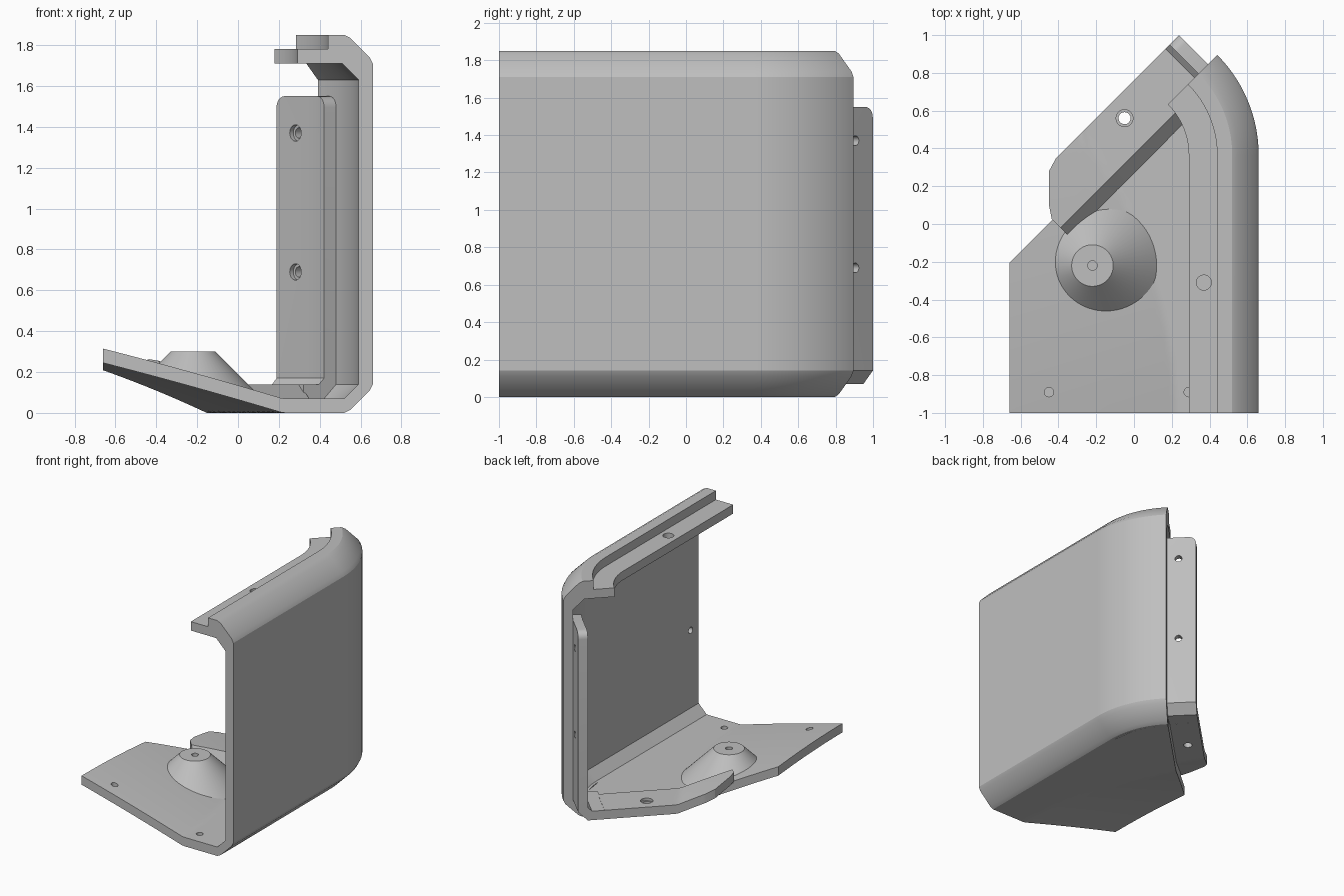
import bpy, bmesh, math
from mathutils import Vector

if "Cube" in bpy.data.objects:
    bpy.data.objects.remove(bpy.data.objects["Cube"])

grey = bpy.data.materials.new("plain grey")
grey.use_nodes = True
grey.diffuse_color = (0.52, 0.52, 0.52, 1)
grey.node_tree.nodes["Principled BSDF"].inputs["Base Color"].default_value = (0.52, 0.52, 0.52, 1)

CX, CY = -0.09, 0.365      # centre of the curved end
CUT = 0.455                # diagonal end plane: y = x + CUT
T = 0.07                   # sheet thickness


def add_object(name, bm, smooth=True):
    bmesh.ops.recalc_face_normals(bm, faces=bm.faces)
    mesh = bpy.data.meshes.new(name)
    bm.to_mesh(mesh)
    bm.free()
    obj = bpy.data.objects.new(name, mesh)
    bpy.context.collection.objects.link(obj)
    mesh.materials.append(grey)
    return obj


def loft(bm, rings):
    """Skin closed rings of points and cap both ends."""
    loops = [[bm.verts.new(p) for p in ring] for ring in rings]
    n = len(loops[0])
    for a, b in zip(loops, loops[1:]):
        for i in range(n):
            j = (i + 1) % n
            bm.faces.new((a[i], a[j], b[j], b[i]))
    bm.faces.new(loops[0])
    bm.faces.new(loops[-1])
    return loops


def arc_ring(profile, angle, along=0.0):
    c, s = math.cos(angle), math.sin(angle)
    return [(CX + (x - CX) * c - along * s, CY + (x - CX) * s + along * c, z) for x, z in profile]


def floor_height(x, y):
    d = max(0.0, 0.22 - 0.22 * (y + 1) ** 2 - x)
    return 0.3 * d - 0.025 * d * d


def slab(name, columns):
    """Solid sheet from columns of (x, y, low, high)."""
    bm = bmesh.new()
    rings = []
    for col in columns:
        rings.append([(x, y, lo) for x, y, lo, hi in col] + [(x, y, hi) for x, y, lo, hi in reversed(col)])
    n = len(columns[0])
    loops = [[bm.verts.new(p) for p in ring] for ring in rings]
    for a, b in zip(loops, loops[1:]):
        for i in range(2 * n):
            j = (i + 1) % (2 * n)
            bm.faces.new((a[i], a[j], b[j], b[i]))
    for end in (loops[0], loops[-1]):
        for i in range(n - 1):
            bm.faces.new((end[i], end[i + 1], end[-2 - i], end[-1 - i]))
    return add_object(name, bm)


def drill(obj, name, centre, axis, radius, depth):
    bm = bmesh.new()
    bmesh.ops.create_cone(bm, cap_ends=True, segments=20, radius1=radius, radius2=radius, depth=depth)
    cutter = add_object(name, bm)
    cutter.rotation_mode = 'QUATERNION'
    cutter.rotation_quaternion = Vector(axis).to_track_quat('Z', 'Y')
    cutter.location = centre
    cutter.hide_render = True
    mod = obj.modifiers.new(name, 'BOOLEAN')
    mod.object, mod.solver, mod.operation = cutter, 'EXACT', 'DIFFERENCE'
    bpy.context.view_layer.update()
    bpy.context.view_layer.objects.active = obj
    bpy.ops.object.modifier_apply(modifier=name)
    bpy.data.objects.remove(cutter)


# Side wall with chamfers and stepped top ledge
wall_profile = [(0.5, 0), (0.52, 0), (0.55, 0.015), (0.645, 0.11), (0.66, 0.14),
                (0.66, 1.71), (0.645, 1.74), (0.55, 1.835), (0.52, 1.85),
                (0.44, 1.85), (0.44, 1.78), (0.29, 1.78), (0.29, 1.71), (0.51, 1.71),
                (0.59, 1.63), (0.59, 0.14), (0.52, T), (0.5, T)]
bm = bmesh.new()
rings = [[(x, -1, z) for x, z in wall_profile]]
rings += [arc_ring(wall_profile, math.radians(45 * i / 20)) for i in range(21)]
loft(bm, rings)
wall = add_object("side_wall", bm)
drill(wall, "ledge_hole", (0.37, -0.31, 1.74), (0, 0, 1), 0.04, 0.2)
for z in (0.75, 1.52):
    drill(wall, "wall_hole", (0.59, -0.9, z), (1, 0, 0), 0.025, 0.08)

# Floor sheet rising toward the open side
columns = []
for i in range(49):
    x = -0.66 + 1.16 * i / 48
    top = min(x + CUT, CY + math.sqrt(max(0, 0.59 ** 2 - (x - CX) ** 2)))
    col = []
    for j in range(31):
        y = -1 + (top + 1) * j / 30
        h = floor_height(x, y)
        col.append((x, y, h, h + T))
    columns.append(col)
floor = slab("floor", columns)
for x in (-0.45, 0.29):
    h = floor_height(x, -0.89)
    drill(floor, "floor_hole", (x, -0.89, h + T), (0, 0, 1), 0.025, 0.08)

# Joining flange lying on the floor, with a bevelled inner edge
columns = []
for u in (0.27, 0.37, CUT, 0.46, 0.55, 0.65, 0.73, 0.76):
    start = max(-0.41, u - 0.9) + (0.07 if u > 0.75 else 0)
    col = []
    for j in range(31):
        v = start + (0.967 - start) * j / 30
        x, y = (v - u) / 2, (v + u) / 2
        h = floor_height(x, y)
        low = h + (0.05 if u < 0.457 else T)
        col.append((x, y, low, h + T + T * min(1, 0.02 + (u - 0.27) / 0.1)))
    columns.append(col)
floor_flange = slab("floor_flange", columns)
drill(floor_flange, "flange_hole", (-0.05, 0.56, 0.12), (0, 0, 1), 0.032, 0.4)
drill(floor_flange, "flange_sink", (-0.05, 0.56, floor_height(-0.05, 0.56) + 0.15), (0, 0, 1), 0.045, 0.06)

# Joining flange standing against the wall, with rounded top corners
flange_profile = [(0.59, 1.55), (0.52, 1.55), (0.52, 0.17), (0.49, 0.14), (0.4, 0.14),
                  (0.4, T), (0.52, T), (0.59, 0.14)]
bm = bmesh.new()
quarter = math.radians(45)
rings = [arc_ring(flange_profile, math.radians(a)) for a in (33, 39, 45)]
rings.append(arc_ring(flange_profile, quarter, 0.216))
loops = loft(bm, rings)
corners = [bm.edges.get((loop[0], loop[1])) for loop in (loops[0], loops[-1])]
bmesh.ops.bevel(bm, geom=corners, offset=0.055, segments=6, profile=0.5, affect='EDGES')
wall_flange = add_object("wall_flange", bm)
for z in (0.69, 1.37):
    drill(wall_flange, "flange_hole", (0.3025, 0.8775, z), (1, 1, 0), 0.026, 0.4)
    drill(wall_flange, "flange_sink", (0.2775, 0.8525, z), (1, 1, 0), 0.04, 0.06)

# Conical boss following the floor at its foot
bm = bmesh.new()
foot, top = [], []
for i in range(64):
    a = math.tau * i / 64
    c, s = math.cos(a), math.sin(a)
    r = 0.2
    for _ in range(15):
        r = 0.35 - floor_height(-0.22 + r * c, -0.22 + r * s)
    foot.append((-0.22 + r * c, -0.22 + r * s, 0.41 - r))
    top.append((-0.22 + 0.11 * c, -0.22 + 0.11 * s, 0.3))
loft(bm, [foot, top])
boss = add_object("conical_boss", bm)
drill(boss, "boss_hole", (-0.22, -0.22, 0.3), (0, 0, 1), 0.025, 0.1)

# Smooth the curved faces and keep the creases sharp
bpy.ops.object.select_all(action='DESELECT')
for obj in (wall, floor, floor_flange, wall_flange, boss):
    obj.select_set(True)
    bpy.context.view_layer.objects.active = obj
bpy.ops.object.shade_smooth_by_angle(angle=math.radians(25))
